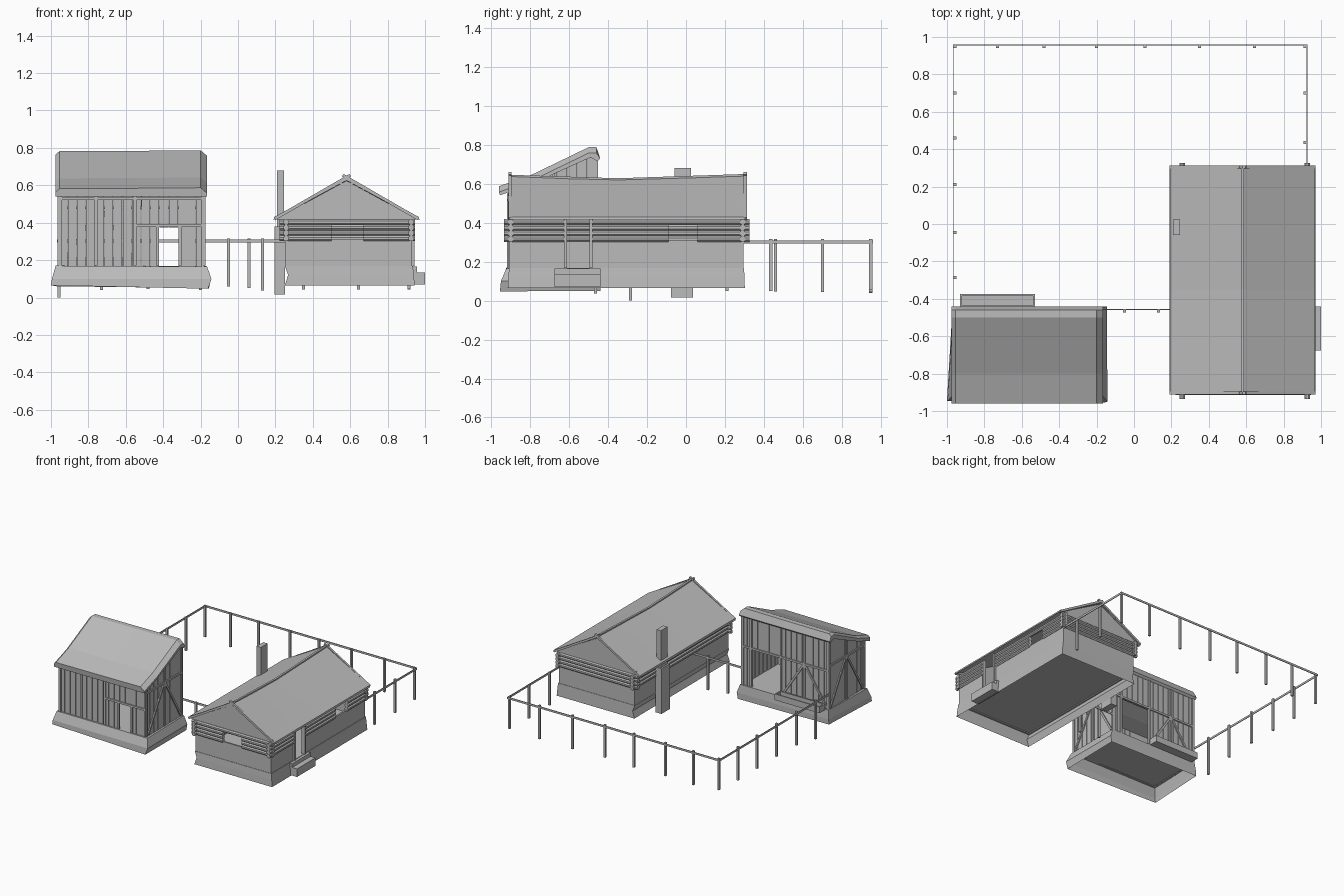
import bpy, bmesh, math, random
from mathutils import Vector
random.seed(4)

grey = bpy.data.materials.new("weathered_grey")
grey.diffuse_color = (0.5, 0.5, 0.5, 1)


def finish(bm, name):
    bmesh.ops.recalc_face_normals(bm, faces=bm.faces[:])
    me = bpy.data.meshes.new(name)
    bm.to_mesh(me)
    bm.free()
    me.materials.append(grey)
    ob = bpy.data.objects.new(name, me)
    bpy.context.collection.objects.link(ob)
    return ob


def add_loft(bm, sections, open_start=False):
    """Join matching rings of points and cap the ends."""
    rings = [[bm.verts.new(p) for p in s] for s in sections]
    n = len(rings[0])
    for a, b in zip(rings, rings[1:]):
        for i in range(n):
            j = (i + 1) % n
            bm.faces.new((a[i], a[j], b[j], b[i]))
    if not open_start:
        bm.faces.new(rings[0])
    bm.faces.new(rings[-1])


def loft(name, sections, open_start=False):
    bm = bmesh.new()
    add_loft(bm, sections, open_start)
    return finish(bm, name)


def rect(x0, x1, y0, y1, z):
    return [(x0, y0, z), (x1, y0, z), (x1, y1, z), (x0, y1, z)]


def add_box(bm, x0, x1, y0, y1, z0, z1):
    add_loft(bm, [rect(x0, x1, y0, y1, z0), rect(x0, x1, y0, y1, z1)])


def boxes(name, items):
    bm = bmesh.new()
    for b in items:
        add_box(bm, *b)
    return finish(bm, name)


def add_bar(bm, p, q, r, sides=4):
    """Straight bar between two points with a regular cross-section."""
    p, q = Vector(p), Vector(q)
    d = (q - p).normalized()
    u = d.cross(Vector((0, 0, 1)) if abs(d.z) < 0.9 else Vector((0, 1, 0))).normalized()
    v = d.cross(u)
    angs = [2 * math.pi * (i + 0.5) / sides for i in range(sides)]
    add_loft(bm, [[c + r * (u * math.cos(t) + v * math.sin(t)) for t in angs] for c in (p, q)])


def bars(name, items, r, sides=4):
    bm = bmesh.new()
    for p, q in items:
        add_bar(bm, p, q, r, sides)
    return finish(bm, name)


# ---------------- barn ----------------
BX0, BX1, BY0, BY1 = -0.96, -0.178, -0.915, -0.455
# skirt, open underneath, with the floor on top
loft("barn_base", [
    [(-1.0, -0.945, 0.065), (-0.16, -0.955, 0.047), (-0.155, -0.44, 0.05), (-0.97, -0.44, 0.06)],
    [(-0.995, -0.945, 0.1), (-0.142, -0.95, 0.1), (-0.145, -0.44, 0.1), (-0.967, -0.44, 0.1)],
    [(-0.975, -0.922, 0.17), (-0.165, -0.922, 0.165), (-0.17, -0.447, 0.168), (-0.96, -0.447, 0.17)]],
    open_start=True)


def barn_top(y):
    return 0.55 + (y + 0.91) * 0.44


def plank_wall(name, axis, fixed, a, b, openings=()):
    """Row of upright boards; each opening is (start, end, top)."""
    bm = bmesh.new()
    cuts = sorted({a, b} | {v for o in openings for v in o[:2]})
    for s, e in zip(cuts, cuts[1:]):
        n = max(1, round((e - s) / 0.05))
        for i in range(n):
            p, q = s + (e - s) * i / n, s + (e - s) * (i + 1) / n
            p += 0.001
            q -= random.uniform(0.001, 0.004)
            low = 0.165
            for o in openings:
                if o[0] - 0.001 < (p + q) / 2 < o[1]:
                    low = o[2]
            if axis == 'x':
                add_box(bm, p, q, fixed - 0.005, fixed + 0.005, low, barn_top(fixed))
            else:
                f0, f1 = fixed - 0.005, fixed + 0.005
                add_loft(bm, [rect(f0, f1, p, q, low),
                              [(f0, p, barn_top(p)), (f1, p, barn_top(p)),
                               (f1, q, barn_top(q)), (f0, q, barn_top(q))]])
    return finish(bm, name)


plank_wall("barn_front_wall", 'x', BY0 + 0.01, BX0, BX1, [(-0.42, -0.32, 0.375)])
plank_wall("barn_back_wall", 'x', BY1 - 0.01, BX0, BX1, [(-0.52, -0.27, 0.47)])
plank_wall("barn_left_wall", 'y', BX0 + 0.01, BY0, BY1)
plank_wall("barn_right_wall", 'y', BX1 - 0.01, BY0, BY1)

# timber framing: posts, beams and diagonal braces
f, k = BY0 + 0.004, BY1 - 0.004
frame = []
for x in (-0.95, -0.76, -0.55, -0.43, -0.31, -0.19):
    frame.append(((x, f, 0.17), (x, f, 0.38 if x in (-0.43, -0.31) else 0.55)))
for x in (-0.95, -0.74, -0.53, -0.26, -0.19):
    frame.append(((x, k, 0.17), (x, k, 0.74)))
frame += [((-0.55, f, 0.385), (-0.19, f, 0.385)), ((BX0, f, 0.53), (BX1, f, 0.53)),
          ((BX0, k, 0.48), (BX1, k, 0.48)),
          ((-0.94, k, 0.18), (-0.75, k, 0.47)), ((-0.54, k, 0.18), (-0.73, k, 0.47))]
for x in (BX0 + 0.004, BX1 - 0.004):
    frame += [((x, y, 0.17), (x, y, barn_top(y))) for y in (-0.905, -0.68, -0.46)]
    frame += [((x, BY0, 0.52), (x, BY1, 0.52)),
              ((x, -0.89, 0.18), (x, -0.69, 0.51)), ((x, -0.475, 0.18), (x, -0.67, 0.51))]
bars("barn_timber_frame", frame, 0.011)

# thick lean-to roof with a short back lip and softened ends
prof = [(-0.955, 0.54), (-0.96, 0.585), (-0.80, 0.64), (-0.50, 0.785), (-0.46, 0.785), (-0.44, 0.73),
        (-0.455, 0.715), (-0.49, 0.735), (-0.80, 0.595)]
loft("barn_roof", [[(x, y, z - (drop if 0 < i < 5 else 0)) for i, (y, z) in enumerate(prof)]
                   for x, drop in ((-0.975, 0.02), (-0.955, 0.003), (-0.55, 0.001), (-0.2, -0.002), (-0.165, 0.028))])

# feeding trough
boxes("trough", [(-0.93, -0.53, -0.445, -0.38, 0.165, 0.175), (-0.93, -0.53, -0.385, -0.375, 0.165, 0.215),
                 (-0.93, -0.53, -0.445, -0.435, 0.165, 0.215), (-0.93, -0.92, -0.44, -0.38, 0.165, 0.215),
                 (-0.54, -0.53, -0.44, -0.38, 0.165, 0.215)])

# ---------------- house ----------------
# skirt, open underneath, with the floor on top
loft("house_base", [rect(0.25, 0.945, -0.915, 0.302, 0.065), rect(0.268, 0.94, -0.912, 0.3, 0.12),
                    rect(0.25, 0.935, -0.908, 0.298, 0.168)], open_start=True)
# hollow lower walls with a doorway
boxes("house_walls", [(0.252, 0.266, -0.905, 0.295, 0.16, 0.31), (0.252, 0.93, -0.905, -0.891, 0.16, 0.31),
                      (0.252, 0.93, 0.281, 0.295, 0.16, 0.31), (0.916, 0.93, -0.905, -0.61, 0.16, 0.31),
                      (0.916, 0.93, -0.495, 0.295, 0.16, 0.31)])
gable = [(0.2, 0.418), (0.96, 0.418), (0.58, 0.625)]
for name, y in (("front_gable", -0.902), ("back_gable", 0.285)):
    loft(name, [[(x, yy, z) for x, z in gable] for yy in (y, y + 0.012)])

# log courses, broken at the door and windows
logs = []
for i in range(4):
    z = 0.316 + 0.029 * i
    mid = i < 3
    logs.append(((0.257, -0.935, z), (0.257, 0.325, z)))
    spans = [(-0.935, -0.62), (-0.485, -0.09), (0.06, 0.325)] if mid else [(-0.935, -0.62), (-0.485, 0.325)]
    logs += [((0.926, a, z), (0.926, b, z)) for a, b in spans]
    logs.append(((0.222, 0.291, z), (0.945, 0.291, z)))
    spans = [(0.222, 0.50), (0.67, 0.945)] if mid else [(0.222, 0.945)]
    logs += [((a, -0.899, z), (b, -0.899, z)) for a, b in spans]
bars("house_logs", logs, 0.016, 8)

# pitched roof with a sagging ridge
rings = []
for y, s in ((-0.907, -0.002), (-0.6, -0.014), (-0.35, -0.02), (0.0, -0.01), (0.302, 0)):
    rings.append([(x, y, z) for x, z in ((0.19, 0.415), (0.193, 0.43), (0.58, 0.643 + s),
                                         (0.967, 0.43), (0.97, 0.415), (0.58, 0.628 + s))])
loft("house_roof", rings)
barge = []
for y in (-0.904, 0.304):
    barge += [((0.195, y, 0.42), (0.60, y, 0.654)), ((0.965, y, 0.42), (0.56, y, 0.654))]
bars("gable_boards", barge, 0.0115)
bars("ridge_pole", [((0.58, -0.91, 0.638), (0.58, -0.35, 0.62)), ((0.58, -0.35, 0.62), (0.58, 0.31, 0.642))], 0.011)

# door frame and steps
boxes("door_frame", [(0.916, 0.944, -0.625, -0.61, 0.168, 0.415), (0.916, 0.944, -0.495, -0.48, 0.168, 0.415)])
boxes("door_steps", [(0.93, 1.0, -0.675, -0.44, 0.07, 0.135), (0.93, 0.957, -0.675, -0.44, 0.13, 0.165)])

# chimney
boxes("chimney", [(0.195, 0.25, -0.077, 0.035, 0.015, 0.38), (0.208, 0.246, -0.06, 0.025, 0.37, 0.68)])

# ---------------- fence ----------------
posts = [(-0.957, y) for y in (-0.285, -0.045, 0.21, 0.46, 0.70)]
posts += [(x, 0.948) for x in (-0.957, -0.73, -0.48, -0.2, 0.06, 0.35, 0.645, 0.915)]
posts += [(0.915, 0.70), (0.915, 0.435), (-0.05, -0.465), (0.13, -0.465)]
items = []
for i, (x, y) in enumerate(posts):
    low = 0.0 if i == 0 else random.uniform(0.035, 0.06)
    items.append((x - 0.008, x + 0.008, y - 0.008, y + 0.008, low, 0.315))
boxes("fence_posts", items)
boxes("fence_rails", [(-0.969, -0.964, -0.45, 0.96, 0.293, 0.309), (-0.969, 0.926, 0.955, 0.96, 0.295, 0.311),
                      (0.922, 0.927, 0.28, 0.96, 0.293, 0.309), (-0.19, 0.26, -0.459, -0.454, 0.294, 0.31)])
